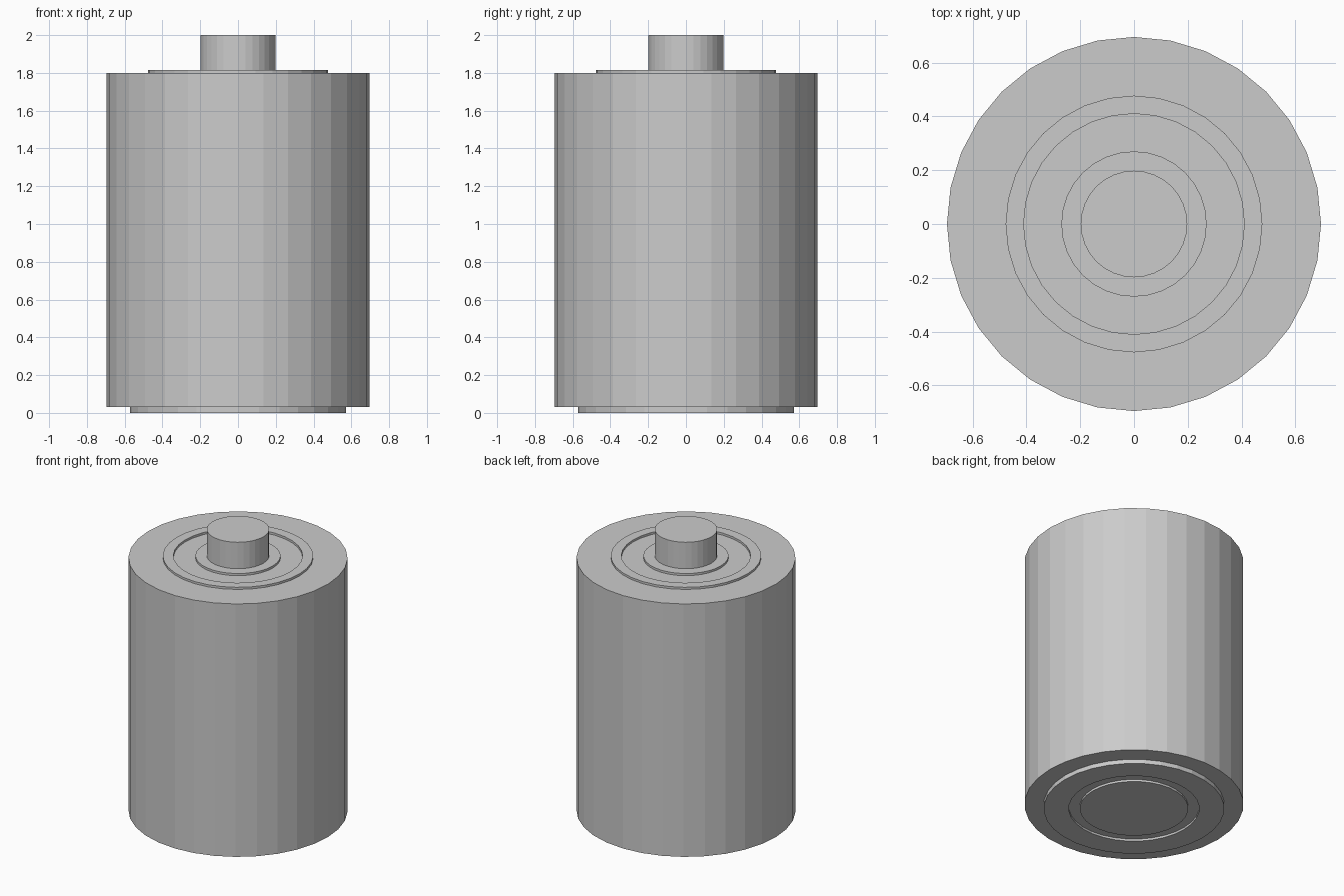
import bpy, bmesh
from math import cos, sin, tau

if "Cube" in bpy.data.objects:
    bpy.data.objects.remove(bpy.data.objects["Cube"])

SIDES = 32


def lathe(name, profile, cap_start=False, cap_end=False):
    """Revolve (radius, z) points around z; list points from underside to top."""
    bm = bmesh.new()
    rings = [[bm.verts.new((r * cos(tau * i / SIDES), r * sin(tau * i / SIDES), z))
              for i in range(SIDES)] for r, z in profile]
    for a, b in zip(rings, rings[1:]):
        for i in range(SIDES):
            j = (i + 1) % SIDES
            bm.faces.new((a[i], a[j], b[j], b[i]))
    if cap_start:
        bm.faces.new(rings[0][::-1])
    if cap_end:
        bm.faces.new(rings[-1])
    mesh = bpy.data.meshes.new(name)
    bm.to_mesh(mesh)
    bm.free()
    obj = bpy.data.objects.new(name, mesh)
    bpy.context.collection.objects.link(obj)
    return obj


# Base contact: raised plate with a shallow circular groove
lathe("base_contact", [(0.344, 0), (0.344, 0.015), (0.414, 0.015), (0.414, 0),
                       (0.573, 0), (0.573, 0.03)], cap_start=True)

# Main casing
lathe("casing", [(0.573, 0.03), (0.695, 0.03), (0.695, 1.8), (0.477, 1.8)])

# Top seal: raised ring around a recessed floor
lathe("top_seal", [(0.477, 1.8), (0.477, 1.815), (0.41, 1.815), (0.41, 1.8),
                   (0.27, 1.8)])

# Terminal: low collar and protruding button
lathe("terminal", [(0.27, 1.8), (0.27, 1.815), (0.198, 1.815), (0.198, 2.0)],
      cap_end=True)
